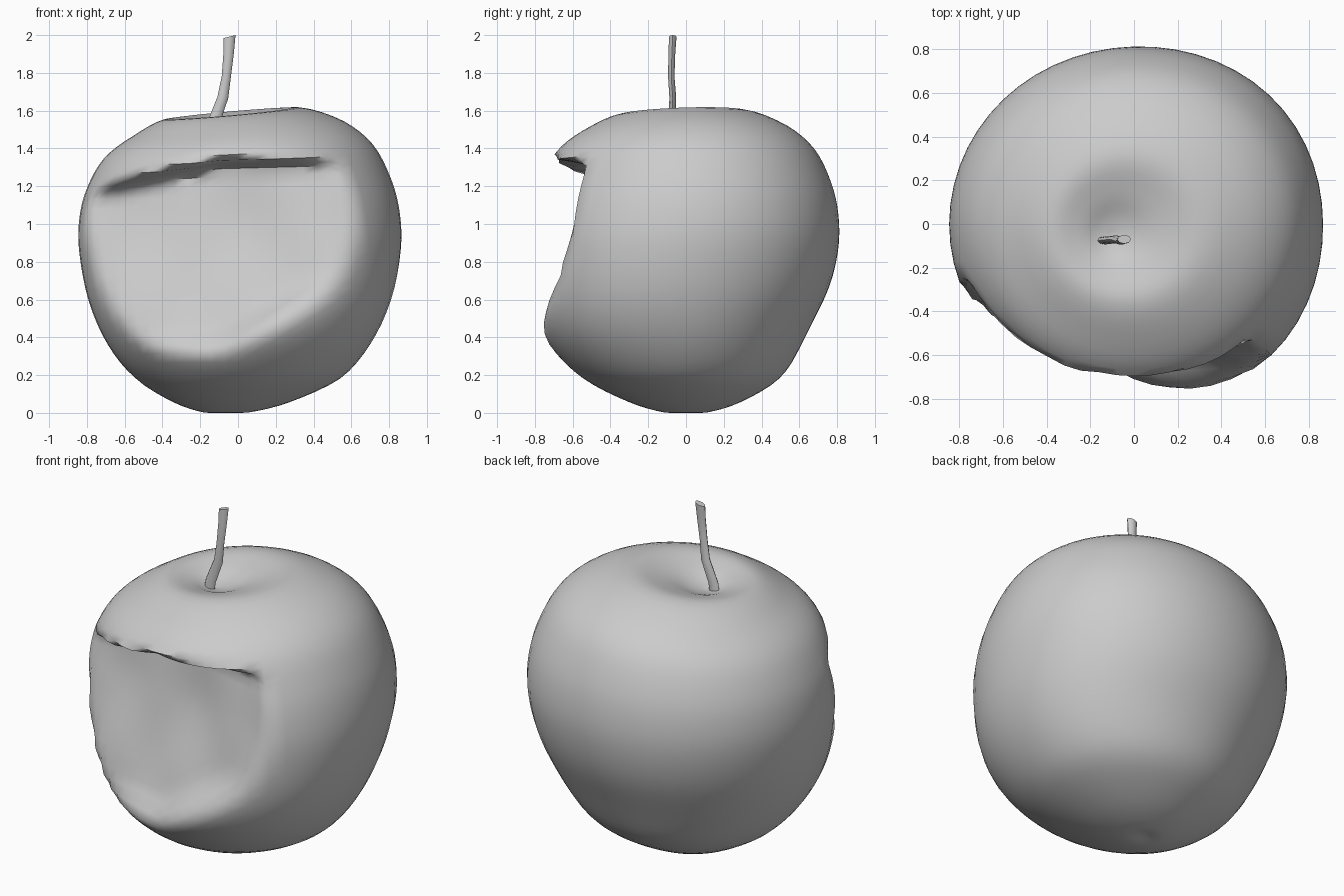
import bpy, bmesh, math
from mathutils import Vector

if "Cube" in bpy.data.objects:
    bpy.data.objects.remove(bpy.data.objects["Cube"])

SEG = 56
STEPS = 4

# half outline of the fruit (radius, height), bottom to top
OUTLINE = [(0.02, 0.015), (0.12, 0.01), (0.31, 0.065), (0.54, 0.19), (0.69, 0.37),
           (0.79, 0.6), (0.84, 0.86), (0.84, 1.05), (0.80, 1.22), (0.71, 1.39),
           (0.56, 1.51), (0.36, 1.595), (0.20, 1.57), (0.08, 1.525), (0.01, 1.51)]


def catmull(pts, steps):
    out = []
    for i in range(len(pts) - 1):
        p0, p1 = pts[max(i - 1, 0)], pts[i]
        p2, p3 = pts[i + 1], pts[min(i + 2, len(pts) - 1)]
        for s in range(steps):
            t = s / steps
            out.append([0.5 * (2 * b + (c - a) * t + (2 * a - 5 * b + 4 * c - d) * t * t
                               + (3 * b - a - 3 * c + d) * t ** 3)
                        for a, b, c, d in zip(p0, p1, p2, p3)])
    out.append(list(pts[-1]))
    return out


def loft(name, rings, angle):
    bm = bmesh.new()
    rows = [[bm.verts.new(p) for p in ring] for ring in rings]
    n = len(rows[0])
    for a, b in zip(rows, rows[1:]):
        for i in range(n):
            j = (i + 1) % n
            bm.faces.new((a[i], a[j], b[j], b[i]))
    bm.faces.new(rows[0][::-1])
    bm.faces.new(rows[-1])
    bmesh.ops.recalc_face_normals(bm, faces=bm.faces)
    me = bpy.data.meshes.new(name)
    bm.to_mesh(me)
    bm.free()
    ob = bpy.data.objects.new(name, me)
    bpy.context.collection.objects.link(ob)
    bpy.ops.object.select_all(action='DESELECT')
    ob.select_set(True)
    bpy.context.view_layer.objects.active = ob
    bpy.ops.object.shade_smooth_by_angle(angle=math.radians(angle))


def bump(v, centre, width):
    return math.exp(-((v - centre) / width) ** 2)


def step(a, b, v):
    t = min(1.0, max(0.0, (v - a) / (b - a)))
    return t * t * (3 - 2 * t)


# bite: front pressed back to a slanted, slightly hollow floor under an overhanging lip
def bite(p):
    n = Vector((-0.55, -0.835, 0))
    over = p.dot(n) - 0.73
    if over > 0:
        p = p - n * over * 0.7 * step(0.45, 0.8, p.z)
    floor = -0.48 - 0.25 * p.x - 0.25 * (0.95 - p.z)
    floor += 0.05 * bump(p.x, -0.1, 0.4) * bump(p.z, 0.95, 0.35)
    floor += 0.012 * math.sin(11 * p.x + 1) * math.sin(8 * p.z)
    roof = 1.37 - 0.22 * max(0.0, -p.x - 0.1)
    sill = 0.27 + 0.6 * max(0.0, p.x + 0.1)
    w = (1 - step(roof - 0.13, roof, p.z)) * step(sill, sill + 0.17, p.z)
    if p.y < floor:
        p = Vector((p.x, p.y + (floor - p.y) * w, p.z + 0.05 * w * step(1.0, 1.25, p.z)))
    return p


# uneven fruit: leaning crown, off-centre dimple, fuller lower front and right corner
def body_point(r, z, ang):
    c, s = math.cos(ang), math.sin(ang)
    corner = max(0.0, math.cos(ang + math.pi / 4)) ** 4
    rear = max(0.0, math.cos(ang - math.radians(40))) ** 4
    r2 = r * (1 + 0.07 * corner * bump(z, 0.65, 0.45) + 0.035 * rear * bump(z, 1.0, 0.5))
    x, y = r2 * c, 0.955 * r2 * s
    off = max(0.0, 1 - r / 0.55)
    x -= (0.10 if z > 0.8 else 0.08) * off
    if z > 0.8:
        y -= 0.05 * off
    z2 = z + (0.09 * x + 0.035 * y) * (z / 1.6) ** 4
    edge = min(1, r / 0.4)
    y -= edge * max(0.0, -s) * (0.06 * bump(z, 0.42, 0.25) + 0.02 * bump(z, 1.45, 0.15))
    y -= edge * max(0.0, s) * 0.05 * bump(z, 0.42, 0.25)
    x += edge * max(0.0, -c) * max(0.0, s) * 0.06 * bump(z, 0.4, 0.3)
    return bite(Vector((x, y, z2)))


rings = [[body_point(r, z, 2 * math.pi * i / SEG) for i in range(SEG)]
         for r, z in catmull(OUTLINE, STEPS)]
low = min(p.z for ring in rings for p in ring)
for ring in rings:
    for p in ring:
        p.z -= low
loft("apple_body", rings, 60)

# stem: crooked, flattened twig (x, y, z, half width, half depth)
STEM = [(-0.14, -0.075, 1.46, 0.034, 0.018), (-0.128, -0.075, 1.54, 0.032, 0.018),
        (-0.08, -0.07, 1.67, 0.028, 0.018), (-0.062, -0.078, 1.78, 0.024, 0.017),
        (-0.05, -0.075, 1.90, 0.027, 0.018), (-0.045, -0.07, 1.992, 0.032, 0.020)]
stem = []
for k, (x, y, z, a, b) in enumerate(STEM):
    tilt = 0.25 if k == len(STEM) - 1 else -0.2
    stem.append([Vector((x + a * math.cos(t), y + b * math.sin(t),
                         z + tilt * a * math.cos(t)))
                 for t in (math.pi * i / 4 for i in range(8))])
loft("stem", stem, 50)
